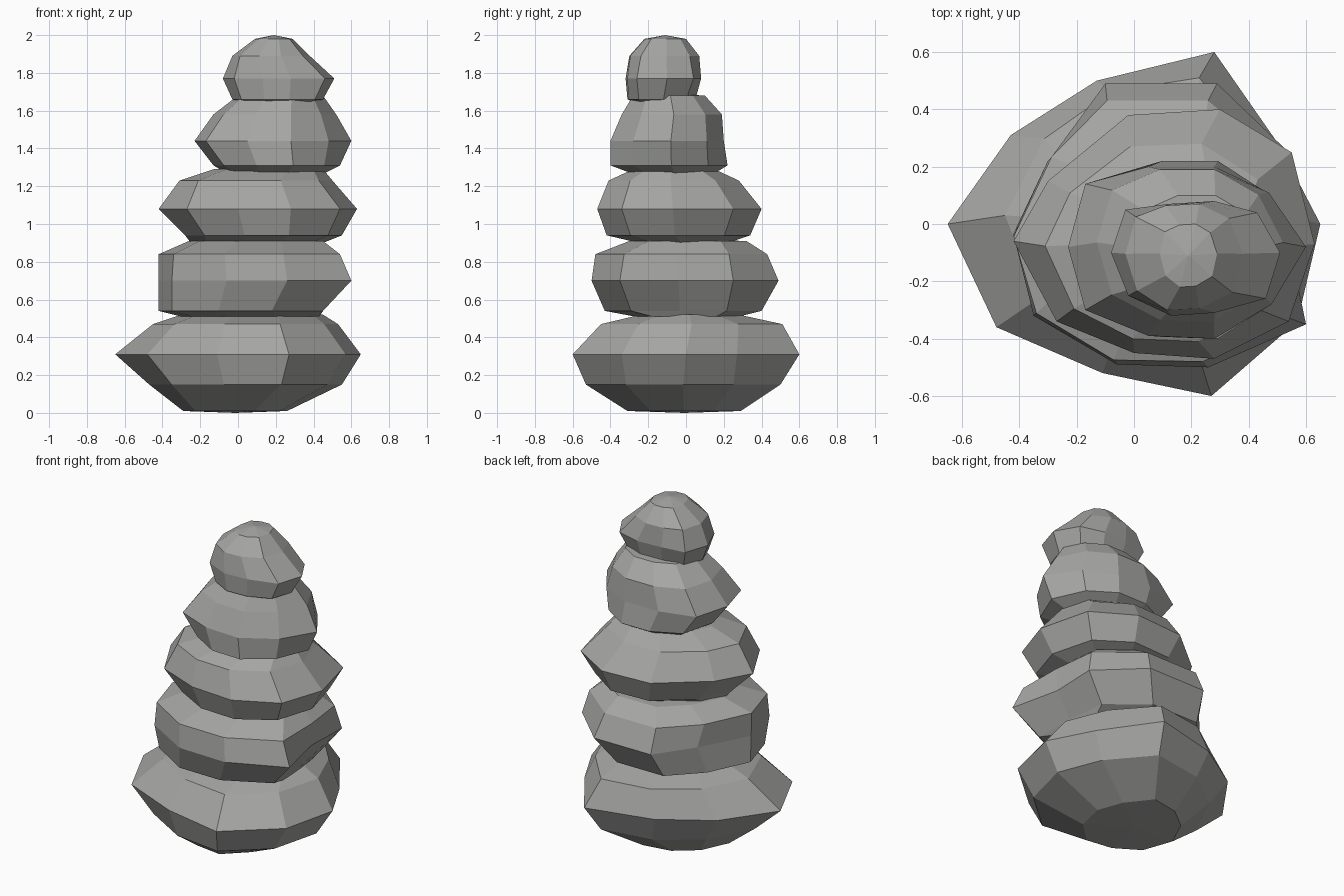
import bpy
import bmesh
from math import sin, cos, pi

default_cube = bpy.data.objects.get("Cube")
if default_cube:
    bpy.data.objects.remove(default_cube, do_unlink=True)

# Plain grey rock material
rock = bpy.data.materials.new("grey rock")
rock.use_nodes = True
colour = (0.38, 0.385, 0.37, 1)
rock.diffuse_color = colour
shader = next(n for n in rock.node_tree.nodes if n.type == 'BSDF_PRINCIPLED')
shader.inputs["Base Color"].default_value = colour
shader.inputs["Roughness"].default_value = 0.9


def fit(values, low, high):
    """Stretch values so that they span exactly low to high."""
    start, span = min(values), max(values) - min(values)
    return [low + (v - start) / span * (high - low) for v in values]


def blend(values, wave, low, high, rounding):
    """Mix an outline axis with an even polygon inside the same bounds."""
    even = fit([wave(2 * pi * i / len(values)) for i in range(len(values))], low, high)
    rough = fit(values, low, high)
    mixed = [r + (e - r) * rounding for r, e in zip(rough, even)]
    return fit(mixed, low, high)


def make_stone(name, outline, rings, bottom, top):
    """Stack of loops closed by a fan at each pole."""
    bm = bmesh.new()
    outline_x, outline_y = zip(*outline)
    count = len(outline)
    middle = len(rings) // 2
    loops = []
    for level, (z, left, right, front, back) in enumerate(rings):
        # the widest loop keeps the exact outline, the others are rounder
        rounding = 0 if level == middle else 0.4
        xs = blend(outline_x, cos, left, right, rounding)
        ys = blend(outline_y, sin, front, back, rounding)
        loops.append([bm.verts.new((x, y, z)) for x, y in zip(xs, ys)])

    def pole(bounds, z):
        _, left, right, front, back = bounds
        return bm.verts.new(((left + right) / 2, (front + back) / 2, z))

    low, high = pole(rings[0], bottom), pole(rings[-1], top)
    for i in range(count):
        j = (i + 1) % count
        for below, above in zip(loops, loops[1:]):
            bm.faces.new((below[i], below[j], above[j], above[i]))
        bm.faces.new((low, loops[0][j], loops[0][i]))
        bm.faces.new((high, loops[-1][i], loops[-1][j]))
    bmesh.ops.recalc_face_normals(bm, faces=bm.faces)
    mesh = bpy.data.meshes.new(name)
    bm.to_mesh(mesh)
    bm.free()
    mesh.materials.append(rock)
    stone = bpy.data.objects.new(name, mesh)
    bpy.context.collection.objects.link(stone)


# Outline: corners of the widest loop, counter-clockwise from the left side
# Each ring: height, left, right, front, back
make_stone("base_stone", (
    (.65, 0), (.51, .27), (.28, .6), (-.13, .5), (-.43, .31),
    (-.65, 0), (-.48, -.36), (-.11, -.52), (.27, -.6), (.57, -.34)), (
    (.01, -.29, .26, -.31, .29),
    (.15, -.47, .55, -.53, .5),
    (.31, -.65, .65, -.6, .6),
    (.47, -.45, .53, -.45, .51),
    (.52, -.3, .45, -.24, .28)), 0, .53)

make_stone("second_stone", (
    (.53, -.04), (.54, .25), (.29, .49), (-.1, .49), (-.26, .26),
    (-.42, -.04), (-.35, -.32), (-.06, -.49), (.26, -.5), (.6, -.35)), (
    (.51, -.3, .43, -.27, .28),
    (.54, -.42, .45, -.43, .4),
    (.7, -.42, .6, -.5, .49),
    (.84, -.42, .54, -.48, .43),
    (.91, -.26, .45, -.3, .32)), .5, .92)

make_stone("middle_stone", (
    (.63, -.07), (.55, .25), (.3, .4), (-.02, .38), (-.3, .15),
    (-.42, -.06), (-.27, -.34), (0, -.45), (.28, -.47), (.54, -.34)), (
    (.9, -.25, .45, -.25, .22),
    (.94, -.28, .55, -.42, .34),
    (1.08, -.42, .63, -.47, .4),
    (1.23, -.31, .5, -.41, .28),
    (1.29, -.13, .45, -.28, .15)), .89, 1.3)

make_stone("fourth_stone", (
    (.6, -.08), (.47, .11), (.28, .2), (.05, .2), (-.17, .14),
    (-.23, -.08), (-.17, -.3), (.05, -.39), (.28, -.4), (.48, -.28)), (
    (1.25, -.03, .42, -.24, .12),
    (1.31, -.13, .54, -.4, .22),
    (1.44, -.23, .6, -.4, .2),
    (1.58, -.13, .52, -.34, .19),
    (1.68, 0, .45, -.28, .1)), 1.24, 1.69)

make_stone("top_stone", (
    (.51, -.1), (.43, .04), (.28, .08), (.12, .07), (-.03, .05),
    (-.08, -.1), (-.02, -.25), (.13, -.32), (.28, -.31), (.46, -.26)), (
    (1.63, .06, .38, -.25, .02),
    (1.66, -.03, .45, -.31, .05),
    (1.77, -.08, .51, -.32, .08),
    (1.89, -.03, .38, -.3, .07),
    (1.98, .09, .29, -.22, 0)), 1.62, 2)
